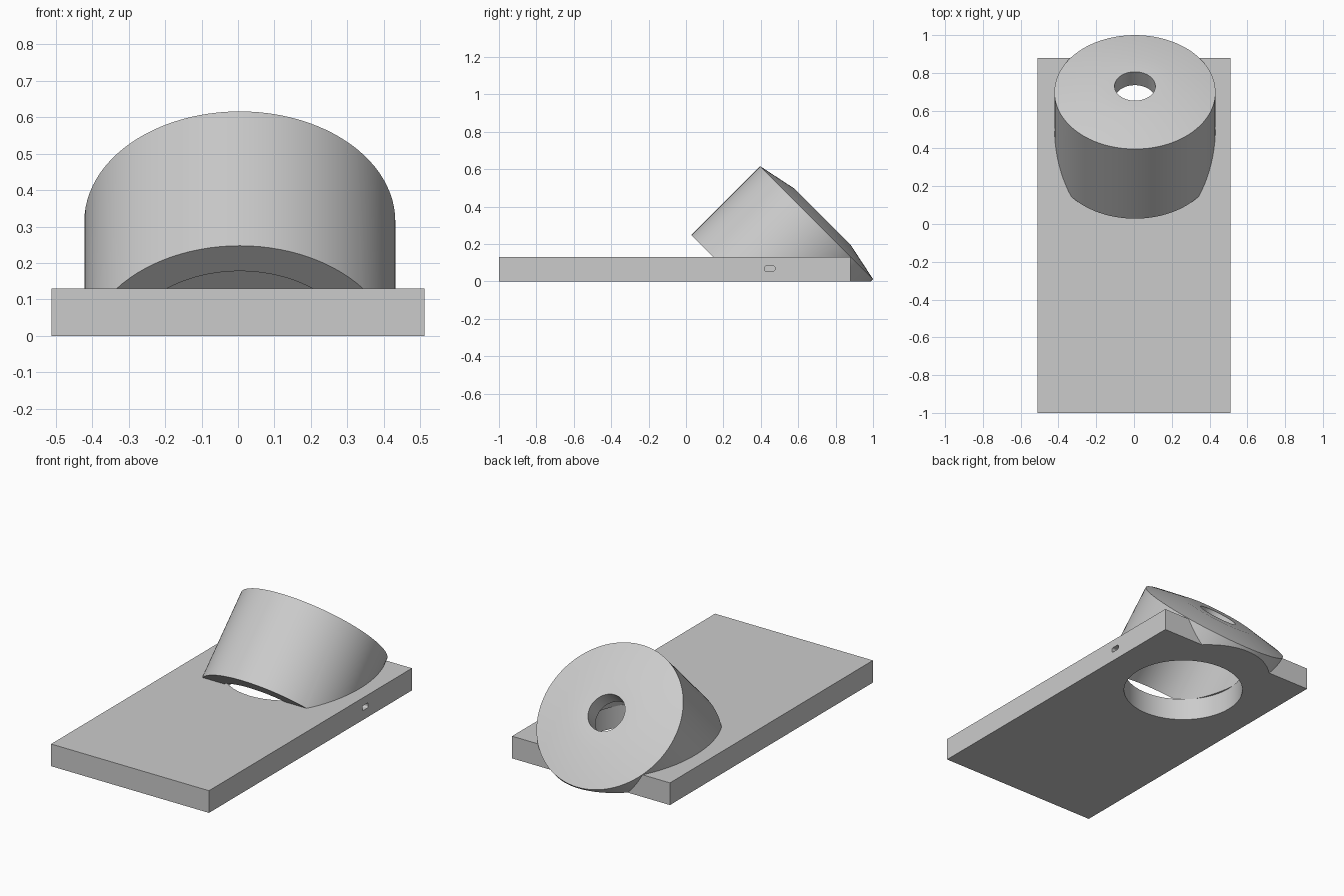
import bpy, bmesh, math
from mathutils import Matrix, Vector

if "Cube" in bpy.data.objects:
    bpy.data.objects.remove(bpy.data.objects["Cube"], do_unlink=True)

grey = bpy.data.materials.new("light_grey")
grey.use_nodes = True
grey.diffuse_color = (0.6, 0.6, 0.6, 1)
grey.node_tree.nodes["Principled BSDF"].inputs["Base Color"].default_value = (0.6, 0.6, 0.6, 1)


def finish(name, bm):
    bmesh.ops.recalc_face_normals(bm, faces=bm.faces)
    mesh = bpy.data.meshes.new(name)
    bm.to_mesh(mesh)
    bm.free()
    mesh.materials.append(grey)
    obj = bpy.data.objects.new(name, mesh)
    bpy.context.collection.objects.link(obj)
    return obj


def box(name, low, high):
    low, high = Vector(low), Vector(high)
    bm = bmesh.new()
    m = Matrix.Translation((low + high) / 2) @ Matrix.Diagonal((*(high - low), 1))
    bmesh.ops.create_cube(bm, size=1, matrix=m)
    return finish(name, bm)


def lathe(name, profile, matrix, steps):
    """Spin a closed (radius, height) loop about local z."""
    bm = bmesh.new()
    verts = [bm.verts.new((r, 0, h)) for r, h in profile]
    edges = [bm.edges.new((v, verts[i - 1])) for i, v in enumerate(verts)]
    bmesh.ops.spin(bm, geom=verts + edges, cent=(0, 0, 0), axis=(0, 0, 1),
                   angle=math.tau, steps=steps, use_duplicate=False)
    bmesh.ops.remove_doubles(bm, verts=bm.verts, dist=1e-5)
    bmesh.ops.transform(bm, matrix=matrix, verts=bm.verts)
    return finish(name, bm)


def cut(obj, cutter):
    mod = obj.modifiers.new("cut", 'BOOLEAN')
    mod.operation = 'DIFFERENCE'
    mod.solver = 'EXACT'
    mod.object = cutter
    bpy.context.view_layer.objects.active = obj
    bpy.ops.object.modifier_apply(modifier=mod.name)
    bpy.data.objects.remove(cutter, do_unlink=True)


def smooth(obj):
    bpy.ops.object.select_all(action='DESELECT')
    obj.select_set(True)
    bpy.context.view_layer.objects.active = obj
    bpy.ops.object.shade_smooth_by_angle(angle=math.radians(20))


HALF, BACK, TOP = 0.512, 0.88, 0.13
CENTRE = 0.005

# Base plate with a round opening and a small rounded side slot
plate = box("base_plate", (-HALF, -1, 0), (HALF, BACK, TOP))
bm = bmesh.new()
bmesh.ops.create_cone(bm, cap_ends=True, segments=48, radius1=0.328, radius2=0.328, depth=1,
                      matrix=Matrix.Translation((CENTRE, 0.43, 0)))
cut(plate, finish("opening_cutter", bm))

slot = box("slot_cutter", (0.25, 0.42, 0.055), (0.6, 0.475, 0.083))
bm = bmesh.new()
bm.from_mesh(slot.data)
long_edges = [e for e in bm.edges if abs(e.verts[0].co.x - e.verts[1].co.x) > 0.1]
bmesh.ops.bevel(bm, geom=long_edges, offset=0.009, segments=4, profile=0.5, affect='EDGES')
bm.to_mesh(slot.data)
bm.free()
cut(plate, slot)

# Tilted eyepiece tube with a shallow cone cap and a central peephole
R, BORE, HOLE, OPEN, CAP = 0.4265, 0.328, 0.108, -0.515, 0.05
tilt = Matrix.Translation((CENTRE, 0.694, 0.31)) @ Matrix.Rotation(-math.pi / 4, 4, 'X')
tube = lathe("tilted_tube", [(R, OPEN), (R, 0.006), (HOLE * 2, CAP), (HOLE, CAP),
                             (HOLE, -CAP), (BORE, -CAP), (BORE, OPEN)], tilt, 96)

# Trim the tube where it meets the plate and the ground
cut(tube, box("plate_cutter", (-1, -2, -1), (1, BACK, TOP)))
cut(tube, box("ground_cutter", (-1, -2, -1), (1, 2, 0)))

for part in (plate, tube):
    smooth(part)
